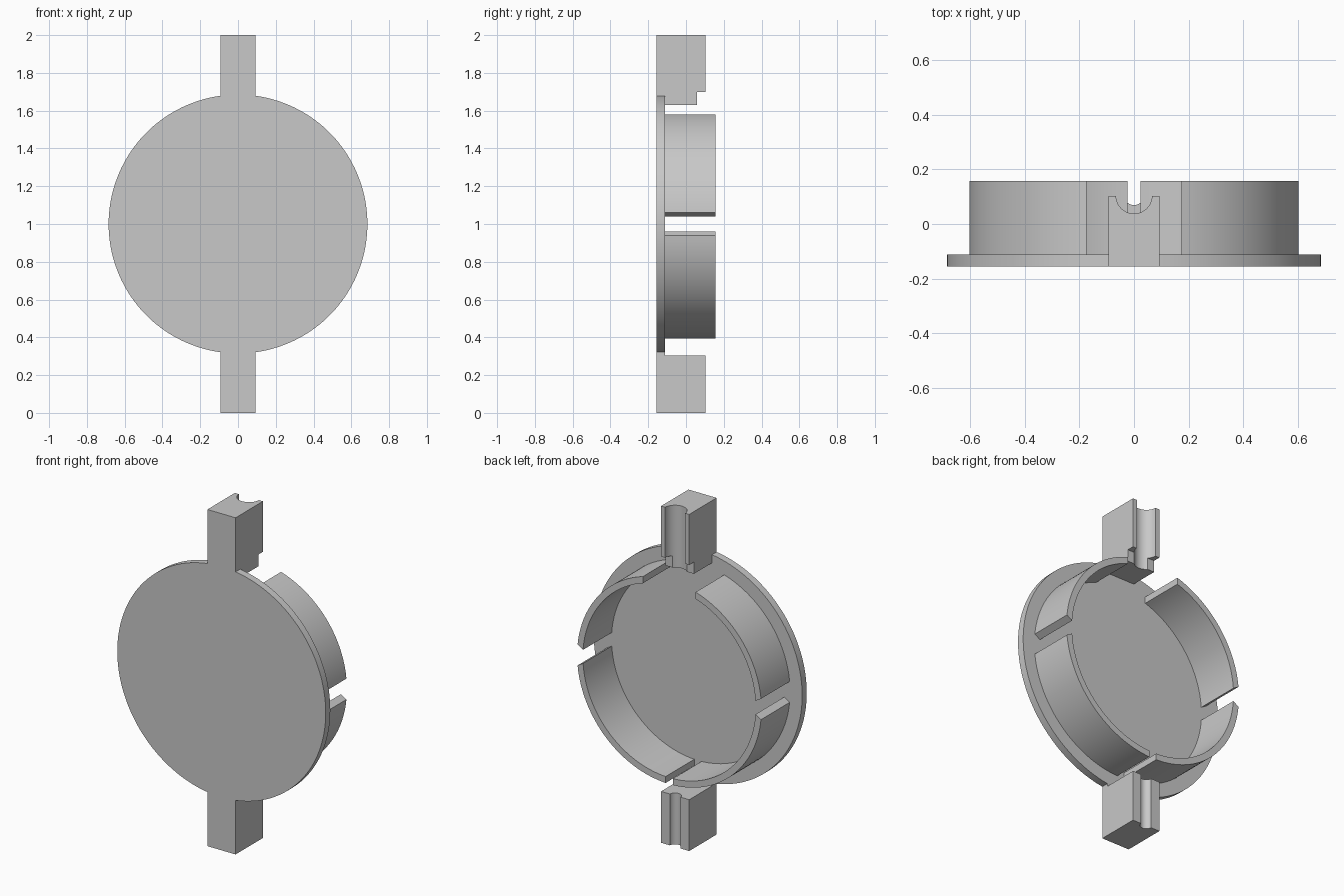
import bpy, bmesh
from math import sin, cos, asin, acos, pi, radians
from mathutils import Vector

cube = bpy.data.objects.get("Cube")
if cube:
    bpy.data.objects.remove(cube, do_unlink=True)

grey = bpy.data.materials.new("plain_grey")
grey.use_nodes = True
grey.diffuse_color = (0.58, 0.58, 0.58, 1)
grey.node_tree.nodes["Principled BSDF"].inputs["Base Color"].default_value = (0.58, 0.58, 0.58, 1)

CENTRE = 1.0                 # height of the disc centre
FRONT, PLATE_BACK = -0.155, -0.112
RING_BACK, BLOCK_BACK = 0.157, 0.102
DISC_R, RING_OUT, RING_IN = 0.685, 0.606, 0.568
TAB = 0.0925                 # half width of the tabs


def prism(name, outline, axis, lo, hi):
    """Extrude a closed outline along y (outline in x, z) or z (outline in x, y)."""
    bm = bmesh.new()
    if axis == "y":
        verts = [bm.verts.new((a, lo, b)) for a, b in outline]
        move = Vector((0, hi - lo, 0))
    else:
        verts = [bm.verts.new((a, b, lo)) for a, b in outline]
        move = Vector((0, 0, hi - lo))
    face = bm.faces.new(verts)
    result = bmesh.ops.extrude_face_region(bm, geom=[face], use_keep_orig=True)
    top = [g for g in result["geom"] if isinstance(g, bmesh.types.BMVert)]
    bmesh.ops.translate(bm, verts=top, vec=move)
    bmesh.ops.recalc_face_normals(bm, faces=bm.faces[:])
    mesh = bpy.data.meshes.new(name)
    bm.to_mesh(mesh)
    bm.free()
    mesh.materials.append(grey)
    obj = bpy.data.objects.new(name, mesh)
    bpy.context.collection.objects.link(obj)
    bpy.ops.object.select_all(action="DESELECT")
    obj.select_set(True)
    bpy.context.view_layer.objects.active = obj
    bpy.ops.object.shade_smooth_by_angle(angle=radians(30))
    return obj


def arc(radius, start, end, steps, cx=0.0, cy=0.0):
    angles = [start + (end - start) * i / steps for i in range(steps + 1)]
    return [(cx + radius * cos(a), cy + radius * sin(a)) for a in angles]


# Front plate: disc with a tab at the top and bottom
edge = acos(TAB / DISC_R)
right_side = arc(DISC_R, -edge, edge, 64, 0, CENTRE)
left_side = arc(DISC_R, pi - edge, pi + edge, 64, 0, CENTRE)
plate = right_side + [(TAB, 2), (-TAB, 2)] + left_side + [(-TAB, 0), (TAB, 0)]
prism("front_plate", plate, "y", FRONT, PLATE_BACK)

# Ring wall: four segments with flared side slots, a wide top gap and a narrow bottom slot
SLOT_OUT, SLOT_IN = 0.062, 0.04
for side, sx in (("left", 1), ("right", -1)):
    for level, sz, gap in (("upper", 1, 0.173), ("lower", -1, 0.024)):
        outer = arc(RING_OUT, asin(SLOT_OUT / RING_OUT), acos(gap / RING_OUT), 32)
        inner = arc(RING_IN, acos(gap / RING_IN), asin(SLOT_IN / RING_IN), 32)
        outline = [(sx * x, CENTRE + sz * z) for x, z in outer + inner]
        prism(f"{level}_{side}_ring_wall", outline, "y", PLATE_BACK, RING_BACK)


def grooved_block(name, back, radius, lo, hi):
    """Block whose back face has a round vertical groove."""
    groove_y = 0.104
    angle = asin((groove_y - back) / radius)
    groove = arc(radius, -angle, angle - pi, 24, 0, groove_y)
    outline = [(-TAB, PLATE_BACK), (TAB, PLATE_BACK), (TAB, back)] + groove + [(-TAB, back)]
    prism(name, outline, "z", lo, hi)


# Tab blocks behind the plate
grooved_block("top_block", BLOCK_BACK, 0.066, 1.70, 2.0)
grooved_block("top_block_step", 0.058, 0.066, 1.63, 1.70)
grooved_block("bottom_block", BLOCK_BACK, 0.035, 0.0, 0.305)
